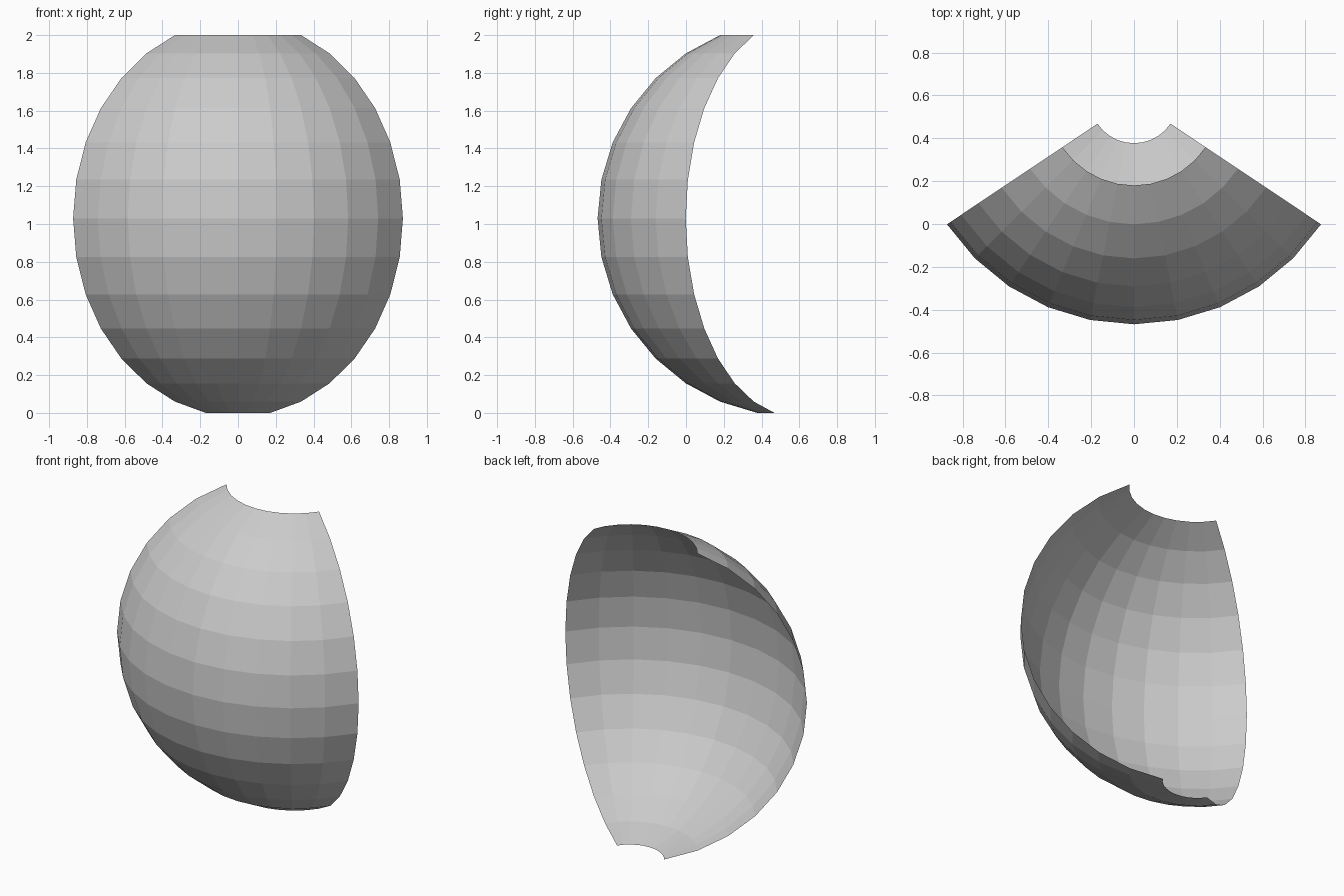
import bpy, bmesh
from math import radians, sin, cos, atan2, asin, degrees

if "Cube" in bpy.data.objects:
    bpy.data.objects.remove(bpy.data.objects["Cube"])

STEP = 11.25                      # angle of one face (32 segments x 16 rings)
HALF_ANGLE = 5 * STEP             # shell reaches this far to each side of the front
TOP_LAT, BOTTOM_LAT = 6 * STEP, -7 * STEP
R = 2 / (sin(radians(TOP_LAT)) - sin(radians(BOTTOM_LAT)))
CENTRE_Z = -R * sin(radians(BOTTOM_LAT))
CENTRE_Y = R * (1 + cos(radians(HALF_ANGLE)) * cos(radians(BOTTOM_LAT))) / 2

# Full low-poly sphere, trimmed to a front wedge with open poles
bm = bmesh.new()
bmesh.ops.create_uvsphere(bm, u_segments=32, v_segments=16, radius=R)


def outside(v):
    lat = degrees(asin(max(-1, min(1, v.co.z / R))))
    side = abs(degrees(atan2(v.co.x, -v.co.y)))
    return lat > TOP_LAT + 1 or lat < BOTTOM_LAT - 1 or side > HALF_ANGLE + 1


bmesh.ops.delete(bm, geom=[v for v in bm.verts if outside(v)], context='VERTS')
bmesh.ops.translate(bm, verts=bm.verts, vec=(0, CENTRE_Y, CENTRE_Z))

# Curved open shell, flat shaded
mesh = bpy.data.meshes.new("curved_shell")
bm.to_mesh(mesh)
bm.free()
shell = bpy.data.objects.new("curved_shell", mesh)
bpy.context.collection.objects.link(shell)
